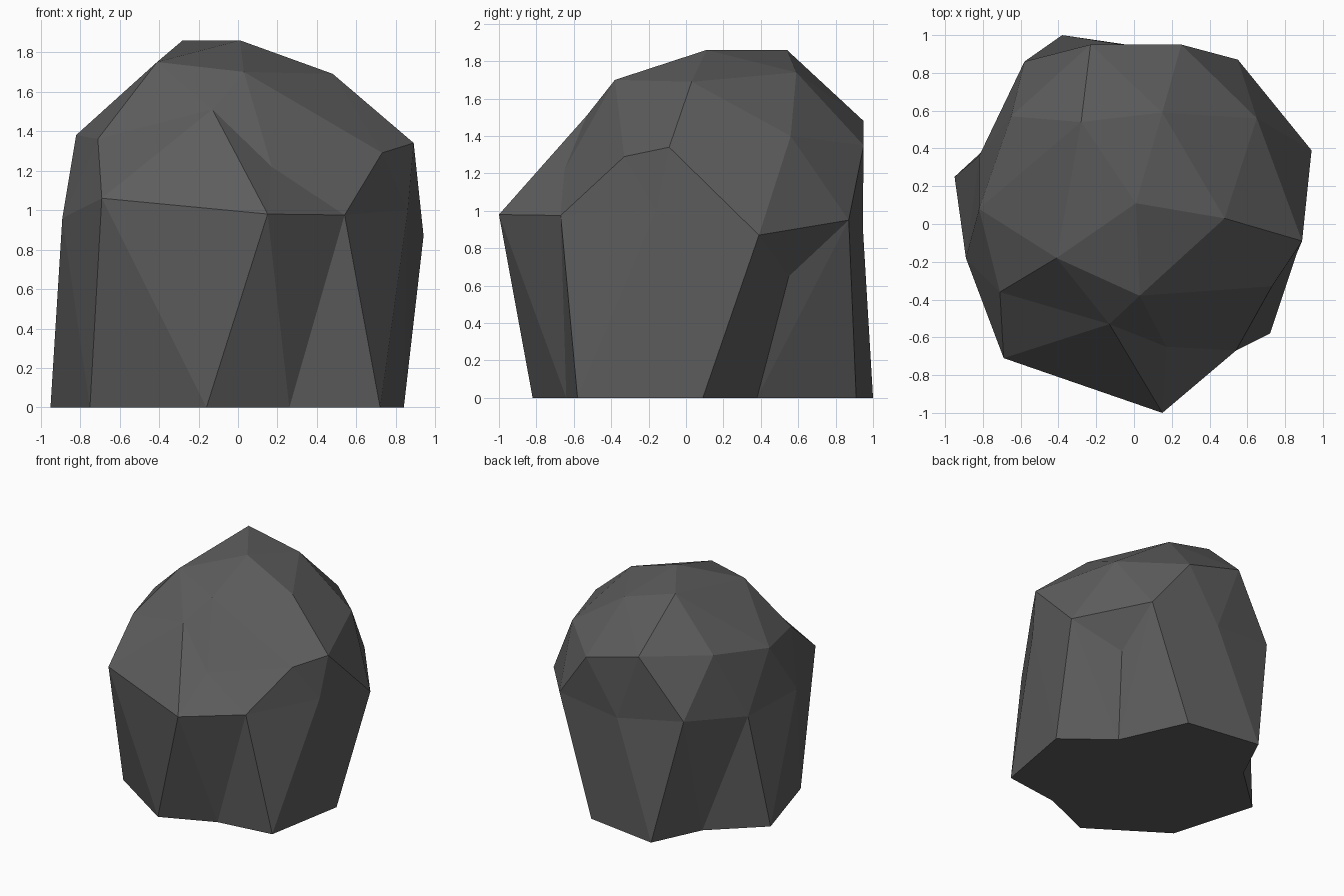
import bpy, bmesh

if "Cube" in bpy.data.objects:
    bpy.data.objects.remove(bpy.data.objects["Cube"])

stone = bpy.data.materials.new("dark grey stone")
stone.diffuse_color = (0.11, 0.11, 0.11, 1)
stone.use_nodes = True
stone.node_tree.nodes["Principled BSDF"].inputs["Base Color"].default_value = stone.diffuse_color

# Rings of corner points, counter-clockwise from the front
APEX = (0.01, 0.11, 1.86)
CROWN = [(0.03, -0.38, 1.70), (0.48, 0.03, 1.69), (0.15, 0.59, 1.74),
         (-0.28, 0.54, 1.86), (-0.41, -0.18, 1.75)]
SHOULDER = [(-0.13, -0.53, 1.51), (0.17, -0.65, 1.22), (0.73, -0.33, 1.29),
            (0.89, -0.09, 1.34), (0.65, 0.56, 1.40), (0.25, 0.95, 1.35),
            (-0.23, 0.95, 1.48), (-0.65, 0.57, 1.46), (-0.82, 0.08, 1.38),
            (-0.71, -0.36, 1.36)]
WAIST = [(0.15, -1.0, 0.98), (0.54, -0.67, 0.975), (0.86, -0.16, 1.0),
         (0.94, 0.39, 0.87), (0.55, 0.87, 0.95), (-0.03, 0.945, 0.92),
         (-0.58, 0.86, 1.0), (-0.82, 0.36, 0.92), (-0.89, -0.18, 0.96),
         (-0.69, -0.71, 1.06)]
BASE = [(-0.16, -0.82), (0.26, -0.64), (0.72, -0.58), (0.84, 0.09), (0.47, 0.38),
        (0.23, 0.91), (-0.38, 1.0), (-0.57, 0.60), (-0.95, 0.25), (-0.75, -0.43)]
HOLLOW = (0.58, 0.55, 0.65)

bm = bmesh.new()


def ring(points):
    return [bm.verts.new(p) for p in points]


apex = bm.verts.new(APEX)
crown, shoulder, waist = ring(CROWN), ring(SHOULDER), ring(WAIST)
base = ring([(x, y, 0) for x, y in BASE])

# Crown cap, and the facets joining it to the shoulder
for i in range(5):
    a, b = crown[i - 1], crown[i]
    left, mid, right = shoulder[2 * i - 1], shoulder[2 * i], shoulder[2 * i + 1]
    for tri in ((apex, a, b), (a, mid, b), (a, left, mid), (b, mid, right)):
        bm.faces.new(tri)

# Zigzag facets down the sides, with one pushed-in hollow
for i in range(10):
    bm.faces.new((shoulder[i], waist[i - 1], waist[i]))
    bm.faces.new((shoulder[i - 1], waist[i - 1], shoulder[i]))
    bm.faces.new((waist[i - 1], base[i - 1], base[i]))
    if i == 4:
        hollow = bm.verts.new(HOLLOW)
        corners = (waist[i - 1], base[i], waist[i])
        for k in range(3):
            bm.faces.new((corners[k - 1], corners[k], hollow))
    else:
        bm.faces.new((waist[i - 1], base[i], waist[i]))

# Flat underside
bm.faces.new(base[::-1])
bmesh.ops.recalc_face_normals(bm, faces=bm.faces[:])

mesh = bpy.data.meshes.new("boulder")
bm.to_mesh(mesh)
bm.free()
mesh.materials.append(stone)
boulder = bpy.data.objects.new("boulder", mesh)
bpy.context.collection.objects.link(boulder)
